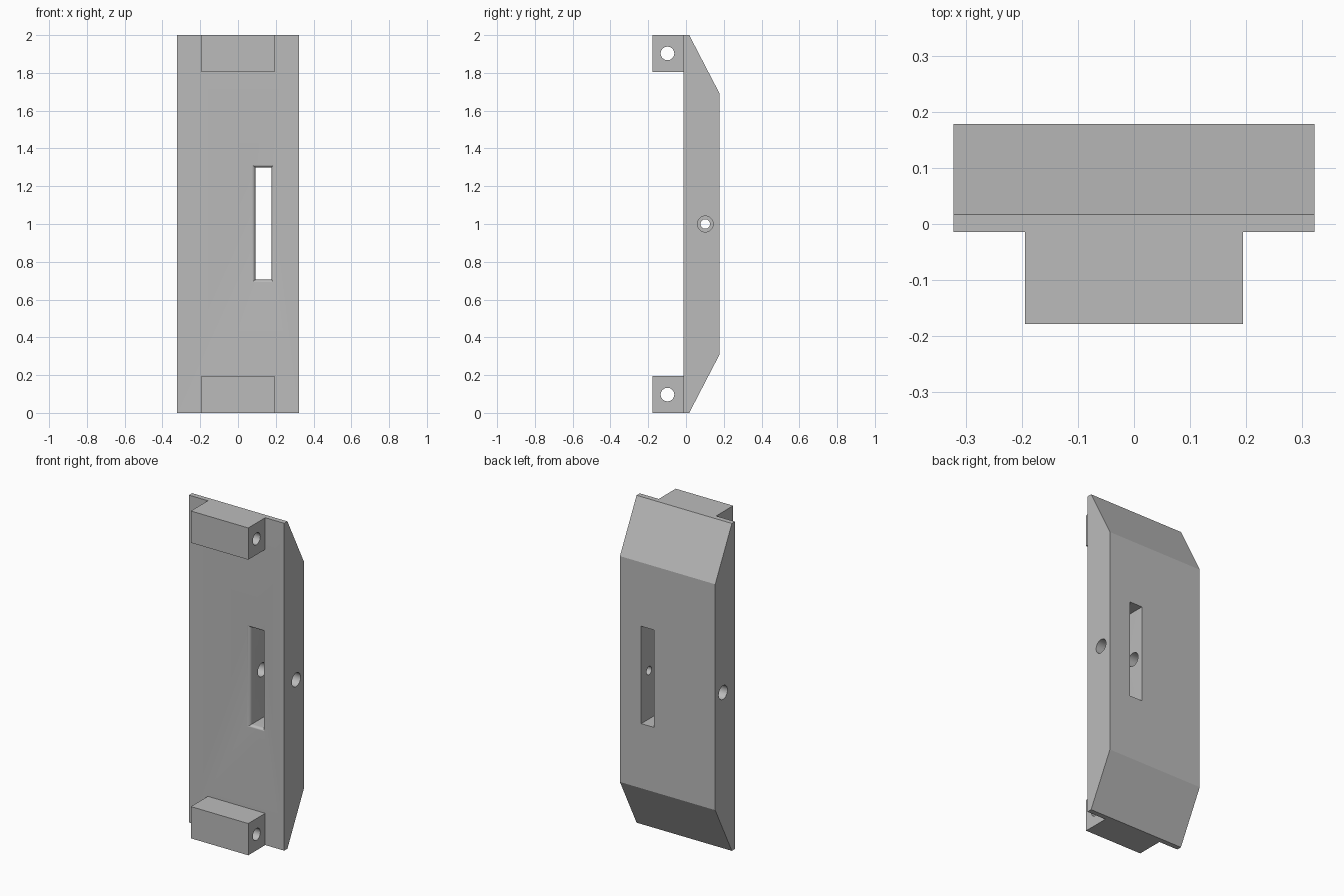
import bpy, bmesh, math
from mathutils import Matrix, Vector

cube = bpy.data.objects.get("Cube")
if cube:
    bpy.data.objects.remove(cube, do_unlink=True)

grey = bpy.data.materials.new("plain grey")
grey.use_nodes = True
grey.diffuse_color = (0.5, 0.5, 0.5, 1)
grey.node_tree.nodes["Principled BSDF"].inputs["Base Color"].default_value = (0.5, 0.5, 0.5, 1)


def finish(name, bm):
    bmesh.ops.recalc_face_normals(bm, faces=bm.faces)
    mesh = bpy.data.meshes.new(name)
    bm.to_mesh(mesh)
    bm.free()
    mesh.materials.append(grey)
    obj = bpy.data.objects.new(name, mesh)
    bpy.context.collection.objects.link(obj)
    return obj


def loft(name, rings):
    """Skin a list of equal-length rings and cap both ends."""
    bm = bmesh.new()
    loops = [[bm.verts.new(p) for p in ring] for ring in rings]
    n = len(loops[0])
    for a, b in zip(loops, loops[1:]):
        for i in range(n):
            j = (i + 1) % n
            bm.faces.new((a[i], a[j], b[j], b[i]))
    bm.faces.new(loops[0])
    bm.faces.new(loops[-1])
    return finish(name, bm)


def prism(name, x0, x1, profile):
    """Extrude a (y, z) profile along x."""
    return loft(name, [[(x, y, z) for y, z in profile] for x in (x0, x1)])


def bore(name, x0, x1, y, z, radius):
    turns = [math.tau * i / 48 for i in range(48)]
    return prism(name, x0, x1, [(y + radius * math.cos(t), z + radius * math.sin(t)) for t in turns])


def cut(obj, cutter):
    cutter.hide_render = True
    mod = obj.modifiers.new("cut", 'BOOLEAN')
    mod.operation = 'DIFFERENCE'
    mod.solver = 'EXACT'
    mod.object = cutter
    bpy.context.view_layer.objects.active = obj
    bpy.ops.object.modifier_apply(modifier=mod.name)
    bpy.data.objects.remove(cutter, do_unlink=True)


def smooth(obj):
    bpy.ops.object.select_all(action='DESELECT')
    obj.select_set(True)
    bpy.context.view_layer.objects.active = obj
    bpy.ops.object.shade_smooth_by_angle(angle=math.radians(25))


HALF, FRONT, BACK, LIP = 0.322, -0.014, 0.178, 0.017

# Main body: plate with long chamfers at the top and bottom of the back
body = prism("body", -HALF, HALF, [(FRONT, 0), (LIP, 0), (BACK, 0.31),
                                   (BACK, 1.69), (LIP, 2), (FRONT, 2)])

# Slot through the body, with a rounded front rim
def slot_ring(y, flare):
    left, right = 0.092 - flare, 0.178 + flare * 0.5
    low, high = 0.705 - flare * 0.7, 1.3 + flare * 0.7
    return [(left, y, low), (right, y, low), (right, y, high), (left, y, high)]

R = 0.02
rings = [slot_ring(FRONT - 0.05, R)]
for i in range(9):
    t = math.pi / 2 * i / 8
    rings.append(slot_ring(FRONT + R * math.sin(t), R * (1 - math.cos(t)) if i else 0))
# Ring flare runs from full at the front face to none inside
rings = [slot_ring(FRONT - 0.05, R)] + [
    slot_ring(FRONT + R * (1 - math.cos(t)), R * (1 - math.sin(t)))
    for t in [math.pi / 2 * i / 8 for i in range(9)]] + [slot_ring(0.25, 0)]
cut(body, loft("slot_cutter", rings))

# Stepped cross bore through both sides, meeting the slot
cut(body, bore("pin_cutter", 0.13, 0.4, 0.102, 1, 0.025))
cut(body, bore("left_counterbore_cutter", 0.25, 0.4, 0.102, 1, 0.042))
cut(body, bore("right_bore_cutter", -0.4, 0.13, 0.102, 1, 0.042))
smooth(body)

# Mounting lugs with pin holes, at both ends of the front
for name, z0, z1 in (("lower_lug", 0, 0.194), ("upper_lug", 1.806, 2)):
    lug = prism(name, -0.194, 0.194, [(-0.178, z0), (FRONT, z0), (FRONT, z1), (-0.178, z1)])
    cut(lug, bore("lug_hole_cutter", -0.3, 0.3, -0.098, (z0 + z1) / 2, 0.036))
    smooth(lug)
